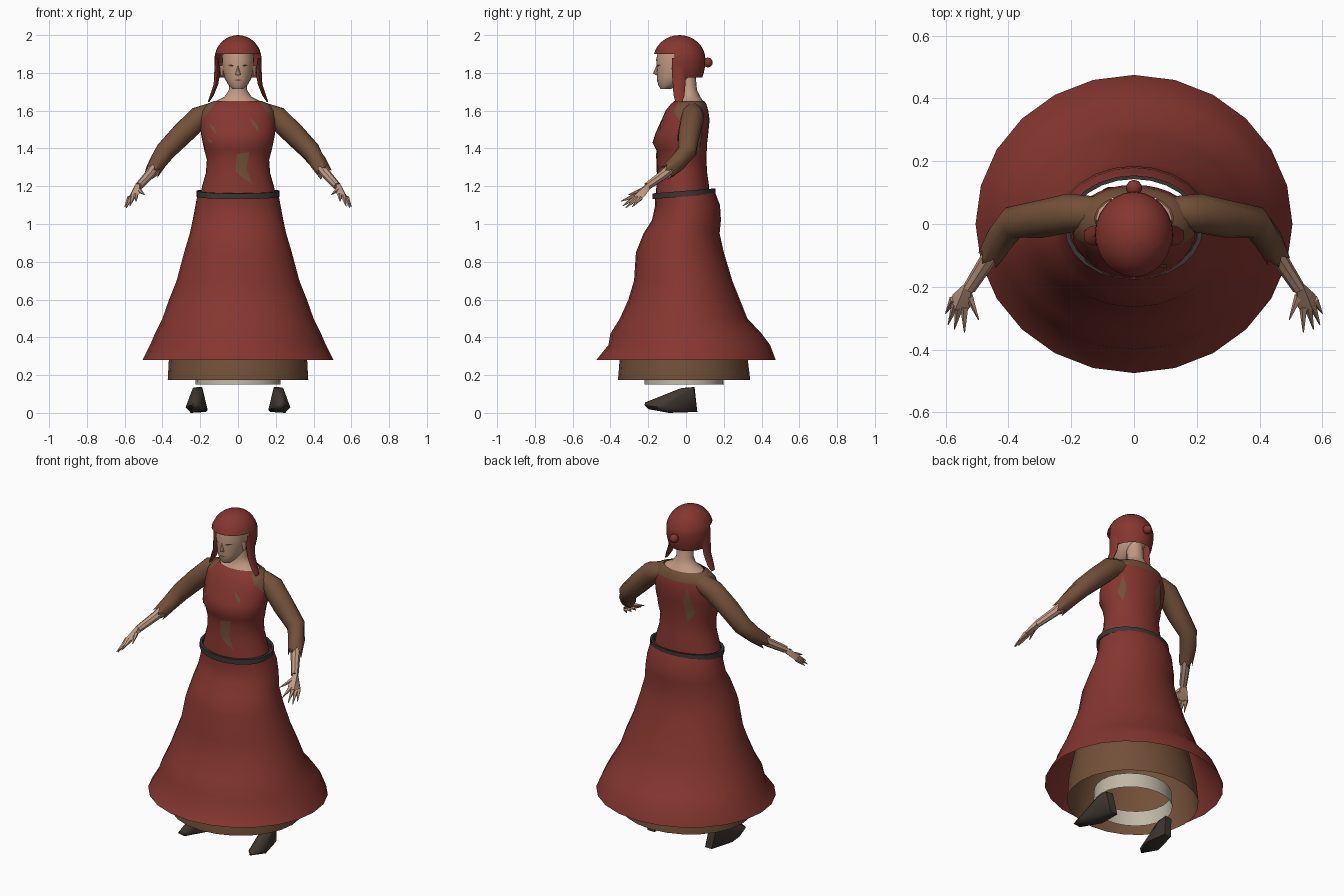
import bpy, bmesh, math
from mathutils import Vector
from mathutils.bvhtree import BVHTree

if "Cube" in bpy.data.objects:
    bpy.data.objects.remove(bpy.data.objects["Cube"], do_unlink=True)


def material(name, r, g, b):
    mat = bpy.data.materials.new(name)
    mat.use_nodes = True
    mat.diffuse_color = (r, g, b, 1)
    bsdf = next(n for n in mat.node_tree.nodes if n.type == 'BSDF_PRINCIPLED')
    bsdf.inputs["Base Color"].default_value = (r, g, b, 1)
    return mat


RED = material("red cloth", .235, .037, .029)
BROWN = material("brown cloth", .17, .08, .041)
SKIN = material("skin", .54, .33, .23)
LINEN = material("pale linen", .52, .48, .38)
BELT = material("belt leather", .045, .038, .034)
SHOE = material("shoe leather", .05, .038, .031)
EYE = material("dark eyes", .06, .035, .025)
LIP = material("lips", .28, .12, .085)


def finish(name, bm, *mats, angle=40, recalc=True):
    """Turn a bmesh into a shaded, named object."""
    if recalc:
        bmesh.ops.recalc_face_normals(bm, faces=bm.faces[:])
    mesh = bpy.data.meshes.new(name)
    bm.to_mesh(mesh)
    bm.free()
    for mat in mats:
        mesh.materials.append(mat)
    obj = bpy.data.objects.new(name, mesh)
    bpy.context.collection.objects.link(obj)
    bpy.ops.object.select_all(action='DESELECT')
    obj.select_set(True)
    bpy.context.view_layer.objects.active = obj
    bpy.ops.object.shade_smooth_by_angle(angle=math.radians(angle))


def bridge(bm, rings):
    for a, b in zip(rings, rings[1:]):
        n = len(a)
        for i in range(n):
            j = (i + 1) % n
            bm.faces.new((a[i], a[j], b[j], b[i]))


def loft(rings, n=24, caps=False):
    """Stack of level ellipses: height, half width, front y, back y, optional centre x."""
    bm = bmesh.new()
    loops = []
    for z, rx, front, back, *cx in rings:
        x0, y0, ry = (cx[0] if cx else 0), (front + back) / 2, (back - front) / 2
        turn = [math.tau * i / n for i in range(n)]
        loops.append([bm.verts.new((x0 + rx * math.cos(t), y0 + ry * math.sin(t), z)) for t in turn])
    bridge(bm, loops)
    if caps:
        bm.faces.new(loops[0])
        bm.faces.new(loops[-1])
    return bm


def tube(path, n=8, side=1, jag=0, caps=True, bm=None):
    """Round limb through points given as x, y, z, radius."""
    bm = bm or bmesh.new()
    pts = [Vector((side * p[0], p[1], p[2])) for p in path]
    loops = []
    for k, p in enumerate(pts):
        t = (pts[min(k + 1, len(pts) - 1)] - pts[max(k - 1, 0)]).normalized()
        u = t.cross(Vector((0, 0, 1))).normalized()
        v = t.cross(u)
        ring = []
        for i in range(n):
            a = math.tau * i / n
            tear = t * jag * (-1) ** i if k == len(pts) - 1 else Vector()
            ring.append(bm.verts.new(p + tear + path[k][3] * (u * math.cos(a) + v * math.sin(a))))
        loops.append(ring)
    bridge(bm, loops)
    if caps:
        bm.faces.new(loops[0])
        bm.faces.new(loops[-1])
    return bm


def hull(points, side=1, bm=None):
    bm = bm or bmesh.new()
    verts = [bm.verts.new((side * x, y, z)) for x, y, z in points]
    bmesh.ops.convex_hull(bm, input=verts)
    return bm


def patch(name, tree, outline, mat, front=True, lift=.005):
    """Thin plate draped on a surface, outline given as x, z."""
    s = -1 if front else 1
    bm = bmesh.new()
    n = len(outline)
    mid = bm.verts.new((sum(p[0] for p in outline) / n, 0, sum(p[1] for p in outline) / n))
    rim = [bm.verts.new((x, 0, z)) for x, z in outline]
    for i in range(n):
        bm.faces.new((mid, rim[i], rim[(i + 1) % n]))
    bmesh.ops.subdivide_edges(bm, edges=bm.edges[:], cuts=3, use_grid_fill=True)
    for v in bm.verts:
        hit = tree.ray_cast(Vector((v.co.x, s, v.co.z)), Vector((0, -s, 0)))[0]
        v.co.y = (hit.y if hit else 0) + s * lift
    for f in bm.faces:
        f.normal_update()
        if f.normal.y * s < 0:
            f.normal_flip()
    finish(name, bm, mat, recalc=False)


# Skirt layers, all open tubes
finish("skirt", loft([
    (.28, .505, -.475, .475), (.36, .465, -.41, .445), (.42, .44, -.4, .4), (.5, .4, -.35, .325),
    (.6, .365, -.305, .285), (.7, .325, -.275, .245), (.85, .285, -.265, .2), (.95, .255, -.225, .178),
    (1.02, .24, -.18, .185), (1.1, .225, -.163, .18), (1.165, .213, -.168, .155)]), RED)
finish("underskirt", loft([(.175, .372, -.36, .34), (.3, .365, -.35, .325), (.5, .33, -.29, .27),
                           (.8, .25, -.22, .18), (1.1, .2, -.15, .15)]), BROWN)
finish("petticoat", loft([(.15, .225, -.22, .2), (.24, .22, -.215, .195)]), LINEN)

# Belt, higher at the back
belt = loft([(1.146, .207, -.163, .143), (1.146, .221, -.178, .155), (1.176, .221, -.178, .155),
             (1.176, .207, -.163, .143), (1.146, .207, -.163, .143)])
bmesh.ops.remove_doubles(belt, verts=belt.verts[:], dist=.0005)
for v in belt.verts:
    v.co.z += .08 * v.co.y
finish("belt", belt, BELT)

# Bodice with brown raglan shoulders
body = loft([(1.14, .203, -.16, .122), (1.2, .19, -.157, .122), (1.27, .17, -.15, .112),
             (1.34, .165, -.152, .108), (1.39, .178, -.157, .11), (1.43, .187, -.177, .112),
             (1.48, .197, -.162, .118), (1.55, .198, -.13, .125), (1.6, .19, -.108, .118),
             (1.635, .165, -.08, .108), (1.652, .125, -.06, .095)], n=32)
for s in (1, -1):
    bmesh.ops.bisect_plane(body, geom=body.verts[:] + body.edges[:] + body.faces[:],
                           plane_co=(s * .112, 0, 1.65), plane_no=(s, 0, .8))
for f in body.faces:
    c = f.calc_center_median()
    shoulder = abs(c.x) - .112 + .8 * (c.z - 1.65) > 0
    f.material_index = int(shoulder or (c.y > .03 and c.z > 1.61))
body_tree = BVHTree.FromBMesh(body)
finish("bodice", body, RED, BROWN, angle=60)

# Torn openings in the bodice
patch("waist_tear", body_tree, [(-.005, 1.37), (.06, 1.38), (.045, 1.29), (.075, 1.21), (.03, 1.24),
                                (-.015, 1.28)], BROWN)
patch("left_chest_tear", body_tree, [(.06, 1.565), (.105, 1.52), (.105, 1.49), (.075, 1.53)], BROWN)
patch("right_chest_tear", body_tree, [(-.155, 1.54), (-.125, 1.51), (-.11, 1.47), (-.14, 1.5)], BROWN)
patch("right_rib_tear", body_tree, [(-.165, 1.46), (-.14, 1.44), (-.125, 1.41), (-.15, 1.43)], BROWN)
patch("right_back_tear", body_tree, [(-.09, 1.57), (-.06, 1.5), (-.08, 1.36), (-.12, 1.42)], BROWN, False)
patch("left_back_tear", body_tree, [(.15, 1.53), (.125, 1.46), (.135, 1.37), (.16, 1.43)], BROWN, False)

# Neck and head
finish("neck", loft([(1.648, .122, -.057, .092), (1.675, .07, -.04, .075), (1.71, .048, -.035, .058),
                     (1.8, .047, -.04, .05)], n=16), SKIN)
head = loft([(1.715, .028, -.135, -.08), (1.735, .05, -.147, -.04), (1.77, .07, -.153, .03),
             (1.82, .083, -.155, .06), (1.87, .086, -.158, .06), (1.93, .08, -.145, .05)], n=20, caps=True)
head_tree = BVHTree.FromBMesh(head)
finish("head", head, SKIN)
finish("nose", hull([(0, -.152, 1.85), (.014, -.152, 1.79), (-.014, -.152, 1.79), (0, -.175, 1.797),
                     (0, -.15, 1.785)]), SKIN, angle=80)
patch("mouth", head_tree, [(-.024, 1.762), (0, 1.768), (.024, 1.762), (0, 1.755)], LIP, lift=.002)

# Hair cap, open around the face and at the neck
hair = bmesh.new()
bmesh.ops.create_uvsphere(hair, u_segments=24, v_segments=16, radius=1)
for v in hair.verts:
    drop = .13 if v.co.z > 0 else .2
    v.co = Vector((v.co.x * .125, v.co.y * .138 - .035, v.co.z * drop + 1.87))
for co, no in (((0, 0, 1.9), (0, 0, 1)), ((0, -.06, 0), (0, 1, 0)), ((0, 0, 1.775), (0, 0, 1))):
    bmesh.ops.bisect_plane(hair, geom=hair.verts[:] + hair.edges[:] + hair.faces[:],
                           plane_co=co, plane_no=no)
gone = []
for f in hair.faces:
    c = f.calc_center_median()
    if c.z < 1.775 or (c.z < 1.9 and c.y < -.06):
        gone.append(f)
bmesh.ops.delete(hair, geom=gone, context='FACES')
finish("hair_cap", hair, RED, angle=60)
bun = bmesh.new()
bmesh.ops.create_uvsphere(bun, u_segments=10, v_segments=8, radius=.026)
bmesh.ops.translate(bun, verts=bun.verts[:], vec=(0, .115, 1.855))
finish("hair_bun", bun, RED, angle=60)

# Paired parts
for s, label in ((1, "left"), (-1, "right")):
    finish(label + "_hair_lock", loft([
        (1.88, .008, -.075, 0, s * .112), (1.8, .016, -.075, 0, s * .11), (1.74, .012, -.07, -.003, s * .117),
        (1.68, .01, -.066, -.008, s * .139), (1.645, .004, -.055, -.02, s * .156)], n=8, caps=True), RED)
    finish(label + "_ear", hull([(.08, -.08, 1.84), (.08, -.065, 1.78), (.098, -.06, 1.84),
                                 (.092, -.06, 1.79), (.08, -.05, 1.84)], s), SKIN)
    patch(label + "_eye", head_tree, [(s * .018, 1.836), (s * .035, 1.845), (s * .055, 1.841),
                                      (s * .036, 1.834)], EYE, lift=.002)

    # Sleeve, forearm and hand
    finish(label + "_sleeve", tube([
        (.07, .035, 1.595, .045), (.15, .035, 1.585, .056), (.205, .035, 1.565, .062), (.3, .015, 1.472, .06),
        (.385, .005, 1.385, .053), (.425, -.045, 1.325, .046), (.455, -.1, 1.275, .04)],
        n=10, side=s, jag=.018, caps=False), BROWN)
    hand = tube([(.42, -.04, 1.33, .03), (.47, -.12, 1.26, .026), (.525, -.205, 1.2, .021)], side=s)
    hull([(.512, -.2, 1.185), (.54, -.2, 1.215), (.54, -.19, 1.185), (.52, -.215, 1.21), (.522, -.265, 1.16),
          (.54, -.285, 1.145), (.585, -.25, 1.13), (.578, -.225, 1.14), (.57, -.275, 1.15)], s, hand)
    for tip, base in (((.54, -.345, 1.12), (.54, -.265, 1.153)), ((.572, -.335, 1.095), (.556, -.265, 1.146)),
                      ((.592, -.32, 1.085), (.568, -.255, 1.14)), ((.6, -.285, 1.09), (.575, -.24, 1.14)),
                      ((.495, -.305, 1.155), (.525, -.23, 1.18))):
        tube([(*base, .014), (*tip, .002)], n=5, side=s, bm=hand)
    finish(label + "_forearm_and_hand", hand, SKIN)

    # Pointed shoe
    finish(label + "_shoe", hull([
        (.17, .06, .005), (.215, .06, .005), (.19, .045, .137), (.235, .04, .135), (.19, -.02, .132),
        (.24, -.03, .13), (.16, -.08, .015), (.25, -.09, 0), (.277, -.12, .03), (.25, -.22, .04),
        (.22, -.2, .02), (.225, -.217, .055), (.19, -.17, .03)], s), SHOE, angle=60)
